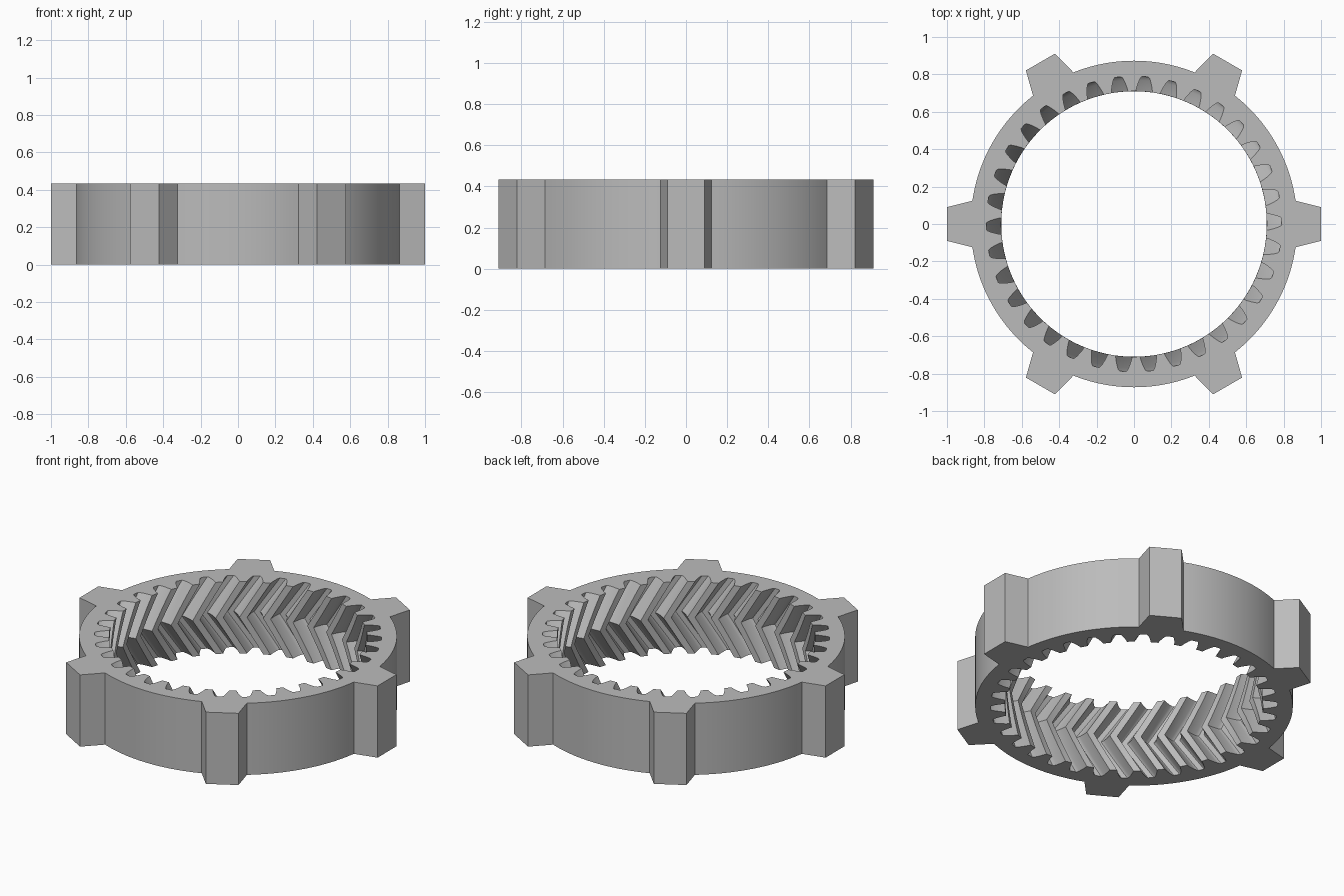
import bpy, bmesh, math

cube = bpy.data.objects.get("Cube")
if cube:
    bpy.data.objects.remove(cube, do_unlink=True)

HEIGHT = 0.435
RIM = 0.873
TEETH = 34
PITCH = math.tau / TEETH
PHASE = math.radians(0.9)
SLICES = 5  # per half of the herringbone


def polar(r, a):
    return (r * math.cos(a), r * math.sin(a))


def outer_outline():
    """Round rim with six flared lugs."""
    pts = []
    base = math.radians(8.2)
    lug = (math.hypot(1, 0.09), math.atan2(0.09, 1))
    step = math.tau / 6
    for i in range(6):
        mid = i * step
        pts += [polar(lug[0], mid - lug[1]), polar(lug[0], mid + lug[1])]
        n = 14
        for k in range(n + 1):
            pts.append(polar(RIM, mid + base + (step - 2 * base) * k / n))
    return pts


def inner_outline(turn):
    """Internal teeth; each gap narrows outward to its root."""
    half_gap = [(0.71, 3.6), (0.73, 3.25), (0.75, 2.75), (0.77, 2.2), (0.784, 1.7), (0.79, 1.2)]
    gap = [(r, -a) for r, a in half_gap] + [(r, a) for r, a in reversed(half_gap)]
    pts = []
    for i in range(TEETH):
        mid = i * PITCH + turn
        pts += [polar(r, mid + math.radians(a)) for r, a in gap]
        pts.append(polar(0.71, mid + PITCH / 2))
    return pts


def add_loop(bm, pts, z):
    return [bm.verts.new((x, y, z)) for x, y in pts]


def bridge(bm, low, high):
    n = len(low)
    for i in range(n):
        j = (i + 1) % n
        bm.faces.new((low[i], low[j], high[j], high[i]))


def loop_edges(bm, loop):
    return [bm.edges.get((loop[i - 1], loop[i])) for i in range(len(loop))]


bm = bmesh.new()

# Outer wall
outer = [add_loop(bm, outer_outline(), z) for z in (0, HEIGHT)]
bridge(bm, *outer)

# Herringbone wall, advanced one tooth at mid height
inner = []
for k in range(2 * SLICES + 1):
    t = k / (2 * SLICES)
    turn = PHASE + PITCH * (1 - abs(2 * t - 1))
    inner.append(add_loop(bm, inner_outline(turn), t * HEIGHT))
for low, high in zip(inner, inner[1:]):
    bridge(bm, low, high)

# Flat end faces
for o, i in ((outer[0], inner[0]), (outer[1], inner[-1])):
    bmesh.ops.triangle_fill(bm, use_beauty=True, edges=loop_edges(bm, o) + loop_edges(bm, i))
bmesh.ops.recalc_face_normals(bm, faces=bm.faces)

mesh = bpy.data.meshes.new("ring_gear")
bm.to_mesh(mesh)
bm.free()
ring = bpy.data.objects.new("ring_gear", mesh)
bpy.context.collection.objects.link(ring)

# Plain grey material
grey = bpy.data.materials.new("plain_grey")
grey.use_nodes = True
colour = (0.5, 0.5, 0.5, 1)
grey.diffuse_color = colour
grey.node_tree.nodes["Principled BSDF"].inputs["Base Color"].default_value = colour
mesh.materials.append(grey)

bpy.ops.object.select_all(action="DESELECT")
ring.select_set(True)
bpy.context.view_layer.objects.active = ring
bpy.ops.object.shade_smooth_by_angle(angle=math.radians(25))
